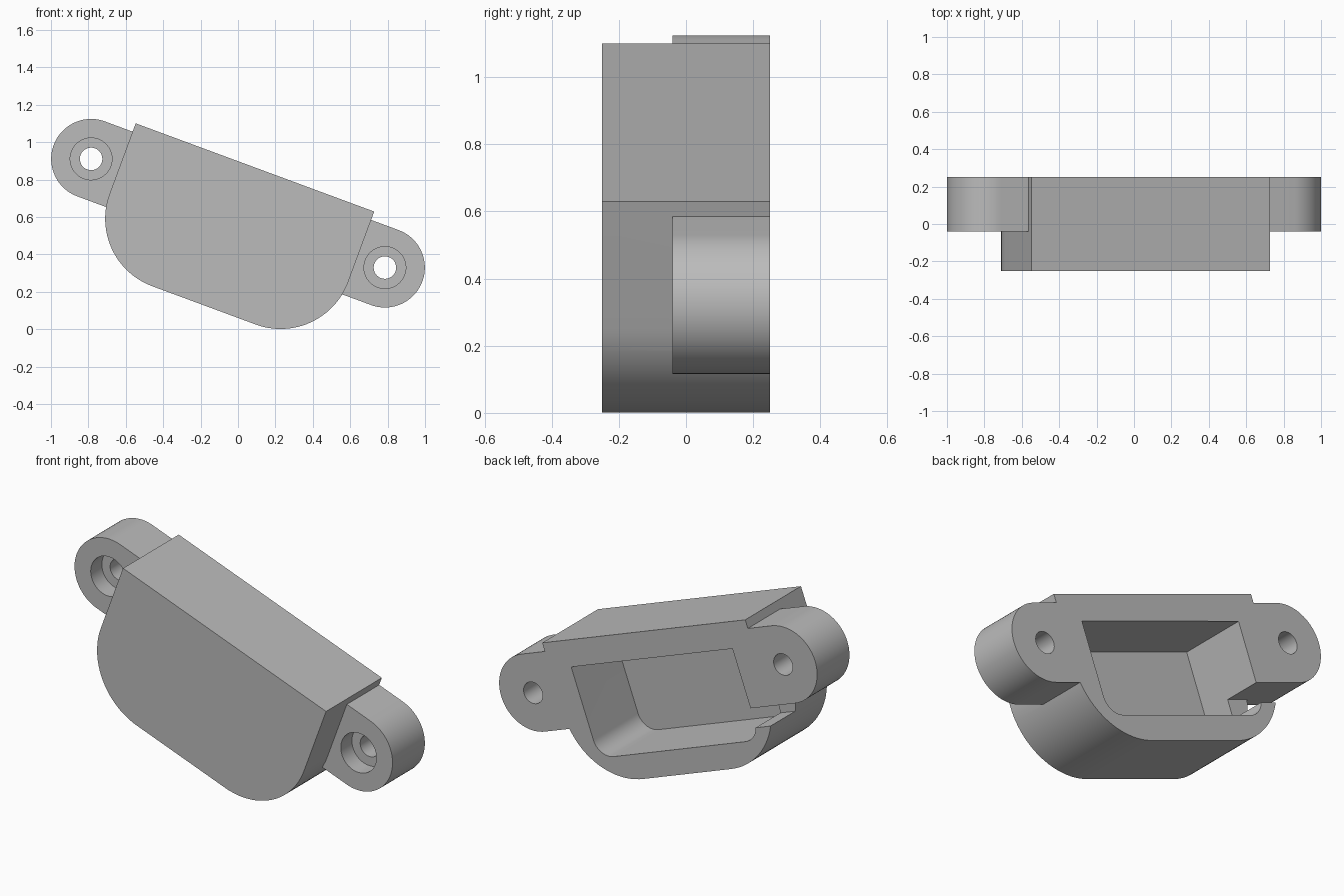
import bpy, bmesh
from math import sin, cos, pi, radians
from mathutils import Matrix

cube = bpy.data.objects.get("Cube")
if cube:
    bpy.data.objects.remove(cube, do_unlink=True)

TILT = Matrix.Translation((0, 0, 0.62)) @ Matrix.Rotation(radians(20.3), 4, 'Y')
BACK = 0.25
EAR_X, EAR_FRONT = 0.8375, -0.04

grey = bpy.data.materials.new("light_grey")
grey.use_nodes = True
colour = (0.5, 0.5, 0.5, 1)
grey.diffuse_color = colour
grey.node_tree.nodes["Principled BSDF"].inputs["Base Color"].default_value = colour


def arc(cx, cz, r, start, end, steps):
    """Points of an arc in the x-z plane, angles in degrees."""
    angles = [radians(start + (end - start) * i / steps) for i in range(steps + 1)]
    return [(cx + r * cos(a), cz + r * sin(a)) for a in angles]


def circle(cx, r):
    return arc(cx, 0, r, 0, 360, 48)[:-1]


def tub(half, top, bottom, r):
    """Square-topped outline with two rounded lower corners."""
    return ([(half, top), (-half, top)]
            + arc(r - half, bottom + r, r, 180, 270, 24)
            + arc(half - r, bottom + r, r, 270, 360, 24))


def prism(name, outline, y0, y1):
    """Extrude an x-z outline from y0 to y1."""
    bm = bmesh.new()
    face = bm.faces.new([bm.verts.new((x, y0, z)) for x, z in outline])
    new = bmesh.ops.extrude_face_region(bm, geom=[face])["geom"]
    moved = [v for v in new if isinstance(v, bmesh.types.BMVert)]
    bmesh.ops.translate(bm, verts=moved, vec=(0, y1 - y0, 0))
    bmesh.ops.recalc_face_normals(bm, faces=bm.faces)
    mesh = bpy.data.meshes.new(name)
    bm.to_mesh(mesh)
    bm.free()
    mesh.materials.append(grey)
    obj = bpy.data.objects.new(name, mesh)
    bpy.context.collection.objects.link(obj)
    return obj


def combine(target, tool, operation):
    """Apply a boolean and discard the tool."""
    tool.hide_render = True
    mod = target.modifiers.new(tool.name, 'BOOLEAN')
    mod.operation, mod.object, mod.solver = operation, tool, 'EXACT'
    bpy.context.view_layer.update()
    graph = bpy.context.evaluated_depsgraph_get()
    mesh = bpy.data.meshes.new_from_object(target.evaluated_get(graph))
    target.modifiers.clear()
    target.data = mesh
    bpy.data.objects.remove(tool, do_unlink=True)


# Housing with a mounting bar whose rounded ends form the two ears
housing = prism("housing", tub(0.68, 0.261, -0.525, 0.385), -BACK, BACK)
bar = arc(EAR_X, 0, 0.2135, -90, 90, 40) + arc(-EAR_X, 0, 0.2135, 90, 270, 40)
combine(housing, prism("mounting_bar", bar, EAR_FRONT, BACK), 'UNION')

# Hollow open at the back
combine(housing, prism("cavity", tub(0.54, 0.115, -0.388, 0.1), -0.15, 0.4), 'DIFFERENCE')

# Cable slot through the side wall, just under one ear
slot = [(-0.5, -0.2135), (-0.8, -0.2135), (-0.8, -0.32), (-0.5, -0.32)]
combine(housing, prism("cable_slot", slot, 0.03, 0.4), 'DIFFERENCE')

# Counterbored screw holes
for x in (-EAR_X, EAR_X):
    combine(housing, prism("screw_hole", circle(x, 0.06), -0.4, 0.4), 'DIFFERENCE')
    combine(housing, prism("counterbore", circle(x, 0.112), -0.4, EAR_FRONT + 0.1), 'DIFFERENCE')

# Tilt the whole part and smooth only the curved walls
housing.data.transform(TILT)
housing.data.update()
bpy.ops.object.select_all(action='DESELECT')
housing.select_set(True)
bpy.context.view_layer.objects.active = housing
bpy.ops.object.shade_smooth_by_angle(angle=pi / 6)
